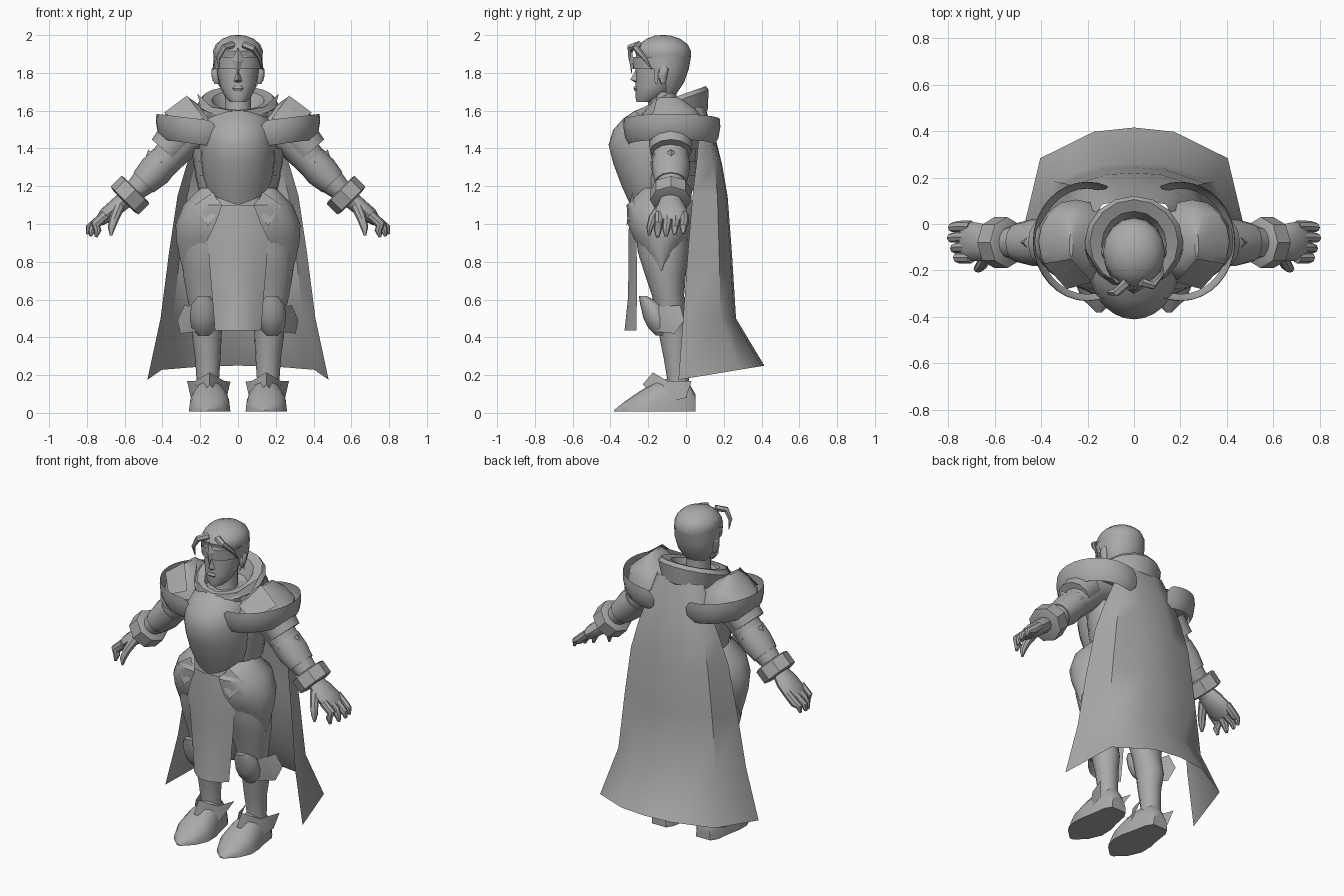
import bpy, bmesh, math
from math import sin, cos, pi, radians
from mathutils import Vector

grey = bpy.data.materials.new("plain_grey")
grey.diffuse_color = (0.4, 0.4, 0.4, 1)


def build(name, verts, faces, mirror=False, angle=40):
    bm = bmesh.new()
    vs = [bm.verts.new(v) for v in verts]
    for f in faces:
        bm.faces.new([vs[i] for i in f])
    bmesh.ops.remove_doubles(bm, verts=bm.verts, dist=0.0005)
    bmesh.ops.recalc_face_normals(bm, faces=bm.faces)
    me = bpy.data.meshes.new(name)
    bm.to_mesh(me)
    bm.free()
    me.materials.append(grey)
    me.shade_smooth()
    me.set_sharp_from_angle(angle=radians(angle))
    ob = bpy.data.objects.new(name, me)
    bpy.context.collection.objects.link(ob)
    if mirror:
        ob.modifiers.new("mirror", 'MIRROR')
    return ob


def skin(name, rings, closed=True, mirror=False, angle=40):
    """Join rows of points; closed rows become a capped solid."""
    n = len(rings[0])
    verts = [p for r in rings for p in r]
    faces = []
    for i in range(len(rings) - 1):
        for j in range(n if closed else n - 1):
            k = (j + 1) % n
            faces.append((i*n + j, i*n + k, (i+1)*n + k, (i+1)*n + j))
    if closed:
        faces += [tuple(range(n)), tuple(range((len(rings)-1)*n, len(rings)*n))]
    return build(name, verts, faces, mirror, angle)


def hring(x, y, z, rx, ry, tilt=0, n=16):
    return [(x + rx*cos(2*pi*i/n), y + ry*sin(2*pi*i/n), z + tilt*ry*sin(2*pi*i/n)) for i in range(n)]


def column(name, rows, mirror=False, **k):
    """Rows: x, z, front y, back y, half width."""
    return skin(name, [hring(x, (f+b)/2, z, w, (b-f)/2) for x, z, f, b, w in rows], True, mirror, **k)


def limb(name, pts, mirror=True, n=12):
    """Points: x, y, z, radius across, radius in y."""
    rings = []
    for i, p in enumerate(pts):
        a, b = Vector(pts[max(i-1, 0)][:3]), Vector(pts[min(i+1, len(pts)-1)][:3])
        d = (b - a).normalized()
        u = d.cross(Vector((0, 1, 0))).normalized()
        v = u.cross(d)
        rings.append([Vector(p[:3]) + u*p[3]*cos(2*pi*j/n) + v*p[4]*sin(2*pi*j/n) for j in range(n)])
    return skin(name, rings, True, mirror)


def arc(cx, cy, z, rx, ry, a0, a1, n=12, dz=lambda t: 0):
    out = []
    for i in range(n + 1):
        t = 2*i/n - 1
        a = radians(a0 + (a1 - a0)*i/n)
        out.append((cx + rx*cos(a), cy + ry*sin(a), z + dz(t)))
    return out


# head, face and hair
column("head", [(0, 1.645, -.262, -.17, .04), (0, 1.675, -.268, -.11, .07), (0, 1.72, -.268, -.06, .092),
                (0, 1.78, -.265, -.02, .105), (0, 1.85, -.268, .012, .116), (0, 1.91, -.262, .015, .115),
                (0, 1.96, -.22, -.02, .09)])
build("nose", [(0, -.258, 1.83), (0, -.295, 1.765), (.022, -.262, 1.755), (-.022, -.262, 1.755), (0, -.262, 1.745)],
      [(0, 1, 2), (0, 3, 1), (1, 4, 2), (1, 3, 4)])
column("lips", [(0, 1.705, -.272, -.25, .02), (0, 1.718, -.279, -.25, .03), (0, 1.73, -.272, -.25, .02)])
column("neck", [(0, 1.5, -.23, -.03, .09), (0, 1.6, -.2, -.05, .07), (0, 1.7, -.2, -.05, .07)])
column("ear", [(.112, 1.74, -.13, -.11, .012), (.12, 1.78, -.15, -.1, .02), (.122, 1.82, -.145, -.09, .018),
               (.115, 1.84, -.13, -.1, .01)], True)
column("hair_top", [(0, 1.885, -.262, .025, .128), (0, 1.915, -.27, .027, .133), (0, 1.95, -.25, .01, .118),
                    (0, 1.98, -.21, -.03, .085), (0, 1.997, -.165, -.08, .04), (0, 2.0, -.13, -.11, .01)])
skin("hair_back", [arc(0, -.1, 1.69, .075, .05, -5, 185), arc(0, -.1, 1.75, .112, .09, -5, 185),
                   arc(0, -.11, 1.82, .13, .125, -10, 190), arc(0, -.115, 1.89, .131, .142, -15, 195)], False)
for s, pts in (("long", [(-.03, -.25, 1.95), (-.075, -.295, 1.935), (-.105, -.295, 1.88), (-.1, -.285, 1.82)]),
               ("short", [(.03, -.25, 1.95), (.08, -.265, 1.93), (.115, -.22, 1.88), (.125, -.18, 1.82)])):
    limb("hair_strand_" + s, [(*p, r, r) for p, r in zip(pts, (.02, .018, .012, .002))], False, 6)
build("side_lock", [(.128, -.16, 1.88), (.13, -.1, 1.88), (.135, -.13, 1.73)], [(0, 1, 2)], True)

# visor band with pointed centre plate
skin("visor", [arc(0, -.13, z, r, ry, 170, 370, 16) for z, r, ry in ((1.82, .125, .15), (1.885, .13, .155))], False)
build("visor_crest", [(0, -.288, 1.935), (.032, -.28, 1.87), (0, -.3, 1.86), (-.032, -.28, 1.87), (0, -.288, 1.79)],
      [(0, 2, 1), (0, 3, 2), (1, 2, 4), (2, 3, 4)], angle=15)
build("cheek_strap", [(.124, -.17, 1.885), (.124, -.14, 1.885), (.112, -.15, 1.74), (.112, -.165, 1.74)],
      [(0, 1, 2, 3)], True)

# cowl collar, higher at the back
skin("collar", [hring(0, -.09, 1.58, .1, .11, .3), hring(0, -.09, 1.655, .14, .145, .35),
                hring(0, -.08, 1.665, .19, .185, .35), hring(0, -.08, 1.64, .212, .2, .35),
                hring(0, -.085, 1.565, .185, .2, .2), hring(0, -.09, 1.54, .15, .17, .1)], angle=30)
build("collar_wing", [(.14, -.22, 1.62), (.215, -.1, 1.69), (.19, -.17, 1.58), (.03, -.27, 1.6), (.05, -.295, 1.55)],
      [(0, 1, 2), (0, 2, 4, 3)], True)

# torso, breastplate and waist
column("torso", [(0, 1.07, -.26, .02, .18), (0, 1.16, -.26, .03, .18), (0, 1.28, -.3, .06, .2),
                 (0, 1.4, -.33, .08, .21), (0, 1.52, -.3, .09, .2), (0, 1.6, -.24, .06, .13)])
skin("breastplate", [arc(0, -.17, z, rx, ry, 170, 370, 16, lambda t, d=d: -d*(1 - abs(t)))
                     for z, rx, ry, d in ((1.2, .165, .125, .1), (1.26, .185, .17, .06), (1.34, .195, .215, .02),
                                          (1.42, .198, .24, 0), (1.5, .19, .215, 0), (1.56, .16, .16, 0),
                                          (1.6, .11, .1, 0))], False)
for i, z in enumerate((1.22, 1.29, 1.36)):
    skin(f"rib_lame_{i}", [arc(.02, -.09, z - .04, .19 + i*.012, .15, -55, 65, 6),
                           arc(.02, -.09, z + .04, .208 + i*.012, .16, -55, 65, 6)], False, True)
column("hips", [(0, .78, -.2, -.02, .08), (0, .88, -.25, .02, .2), (0, .98, -.275, .045, .26),
                (0, 1.08, -.285, .035, .22), (0, 1.16, -.275, .025, .185)])

# hip plates tapering to a point
skin("hip_plate", [arc(.1, -.13, z, rx, ry, -a, a, 10) for z, rx, ry, a in
                   ((1.19, .1, .11, 60), (1.1, .19, .185, 95), (1.0, .23, .18, 85), (.92, .228, .15, 75),
                    (.84, .213, .1, 60), (.75, .19, .03, 3))], False, True)
build("front_hip_flap", [(.13, -.285, 1.17), (.23, -.27, 1.1), (.16, -.315, .99), (.09, -.305, 1.08)],
      [(0, 1, 2, 3)], True)

# hanging front cloth, bowed forward
skin("front_cloth", [[(w*t, y + d*t*t, z) for t in (-1, -.6, -.2, .2, .6, 1)] for z, w, y, d in
                     ((1.1, .12, -.295, .02), (.97, .165, -.305, .04), (.8, .152, -.305, .045),
                      (.6, .135, -.31, .05), (.437, .122, -.328, .065))], False)

# legs
column("leg", [(.15, .98, -.27, .02, .13), (.157, .85, -.255, .015, .14), (.16, .74, -.22, 0, .132),
               (.162, .62, -.18, -.01, .108), (.165, .52, -.16, 0, .085), (.165, .4, -.14, .03, .078),
               (.16, .3, -.12, .015, .068), (.16, .18, -.1, .015, .06), (.155, .08, -.1, .02, .06)], True)
column("knee_guard", [(.18, .62, -.25, -.21, .03), (.18, .57, -.242, -.12, .068), (.18, .5, -.225, -.08, .075),
                      (.18, .45, -.2, -.08, .065), (.18, .41, -.16, -.1, .03)], True)
build("knee_wing", [(.23, -.17, .56), (.285, -.03, .57), (.32, -.01, .49), (.305, -.06, .42), (.225, -.16, .43),
                    (.265, -.12, .5)], [(0, 1, 5), (1, 2, 5), (2, 3, 5), (3, 4, 5), (4, 0, 5)], True)

# pointed shoes with flared ankle plates
shoe = [[(x + w*cos(pi*i/10), y, .008 + h*sin(pi*i/10)**.8) for i in range(11)] for x, y, w, h in
        ((.155, .05, .05, .09), (.155, .01, .075, .16), (.152, -.08, .09, .18), (.15, -.16, .108, .155),
         (.15, -.24, .11, .11), (.15, -.32, .075, .055), (.15, -.38, .012, .008))]
skin("shoe", shoe, True, True)
build("ankle_plate", [(.15, -.175, .215), (.225, -.1, .17), (.27, .03, .17), (.25, 0, .08), (.235, -.12, .05),
                      (.15, -.23, .15), (.075, -.1, .17), (.04, .02, .165), (.065, -.12, .06)],
      [(0, 1, 4, 5), (1, 2, 3, 4), (0, 5, 8, 6), (6, 8, 7)], True)

# arms
limb("arm", [(.15, -.08, 1.5, .08, .1), (.27, -.08, 1.46, .1, .11), (.35, -.08, 1.375, .09, .1),
             (.43, -.08, 1.285, .08, .085), (.5, -.08, 1.22, .07, .075), (.57, -.08, 1.155, .052, .06),
             (.63, -.085, 1.1, .042, .055)])
limb("arm_plate", [(.31, -.08, 1.47, .11, .12), (.385, -.08, 1.385, .095, .11)], n=12)
limb("elbow_guard", [(.385, -.08, 1.34, .085, .1), (.44, -.08, 1.28, .09, .1), (.5, -.08, 1.22, .075, .085)])
build("elbow_point", [(.405, -.18, 1.33), (.475, -.08, 1.395), (.405, .02, 1.33), (.52, -.08, 1.26),
                      (.45, -.17, 1.25), (.45, .01, 1.25)], [(0, 1, 3, 4), (1, 2, 5, 3)], True)
limb("wrist_cuff", [(.54, -.08, 1.185, .09, .1), (.545, -.08, 1.18, .105, .11), (.6, -.08, 1.125, .105, .11),
                    (.605, -.08, 1.12, .08, .09)], n=8)

# hands
limb("palm", [(.6, -.085, 1.13, .045, .055), (.65, -.08, 1.085, .045, .08), (.7, -.075, 1.045, .042, .085),
              (.735, -.075, 1.01, .025, .075)])
for i, (y, ex, ez) in enumerate(((-.01, .795, .955), (-.055, .8, .95), (-.1, .785, .94), (-.145, .755, .935))):
    limb(f"finger_{i}", [(.7, y, 1.05, .026, .024), (.755, y, 1.0, .027, .024),
                         (ex - .012, y - .005, ez + .03, .02, .02), (ex - .003, y - .005, ez - .005, .008, .009)], n=8)
limb("thumb", [(.63, -.13, 1.09, .03, .028), (.655, -.175, 1.03, .025, .024), (.67, -.192, .98, .02, .018),
               (.672, -.195, .94, .007, .007)], n=8)

# shoulder guards: peaked cap over a wrapped band with rounded ends
skin("shoulder_cap", [hring(.25, -.075, 1.5, .17, .18), hring(.26, -.075, 1.56, .15, .165),
                      hring(.265, -.08, 1.61, .09, .13), hring(.27, -.09, 1.67, .008, .05)], True, True, 30)
band = []
for z, r, sq in ((-.065, .205, .75), (-.03, .225, 1), (.03, .235, 1), (.07, .232, .75)):
    row = []
    for i in range(21):
        a = radians(-112 + 224*i/20)
        e = abs(i - 10)/10
        h = sq if e > .95 else 1
        a *= 1 - .05*(1 - h)*4
        row.append((.2 + r*cos(a), -.075 + (r + .022)*sin(a), 1.485 + z*(.85 if e > .9 else 1) + .028*cos(a)))
    band.append(row)
skin("shoulder_band", band, False, True)
build("shoulder_spike", [(.27, -.15, 1.68), (.39, -.17, 1.59), (.29, -.28, 1.52), (.18, -.25, 1.56)],
      [(0, 1, 2), (0, 2, 3)], True, 20)

# cape with a flared hem, lower at its front corners
cols = ((-1, 0), (-.84, .71), (-.36, .96), (0, 1), (.36, .96), (.84, .71), (1, 0))
cape = []
for z, w, f, b, dip in ((1.62, .16, .05, .1, 0), (1.48, .21, .07, .15, 0), (1.32, .27, .055, .19, 0),
                        (1.15, .32, .035, .22, 0), (.85, .365, .01, .243, 0), (.5, .41, -.015, .265, 0),
                        (.25, .48, -.04, .415, .075)):
    cape.append([(w*t, f + (b - f)*s, z - dip*(1 - s)) for t, s in cols])
skin("cape", cape, False, False, 50)
